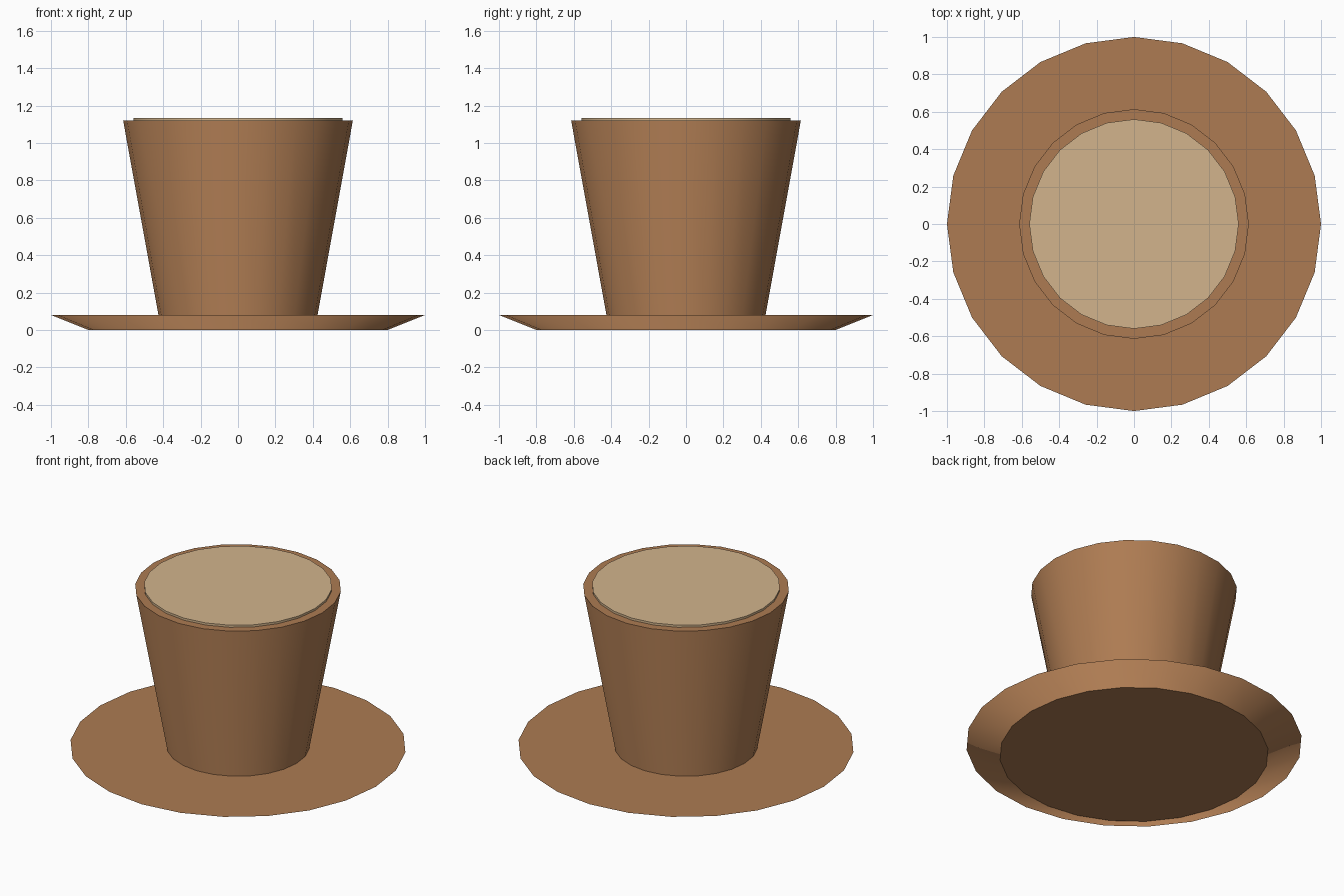
import bpy
from mathutils import Vector

default = bpy.data.objects.get("Cube")
if default:
    bpy.data.objects.remove(default, do_unlink=True)

SIDES = 24


def make_material(name, rgb):
    mat = bpy.data.materials.new(name)
    mat.use_nodes = True
    color = (*rgb, 1)
    mat.diffuse_color = color
    mat.node_tree.nodes["Principled BSDF"].inputs["Base Color"].default_value = color
    return mat


def tapered_disc(name, r_bottom, r_top, z_bottom, z_top, mat):
    """Capped frustum: flat caps, sides shaded smoothly like an upright cylinder."""
    bpy.ops.mesh.primitive_cone_add(
        vertices=SIDES, radius1=r_bottom, radius2=r_top,
        depth=z_top - z_bottom, location=(0, 0, (z_bottom + z_top) / 2))
    obj = bpy.context.object
    obj.name = name
    mesh = obj.data
    mesh.materials.append(mat)
    bpy.ops.object.shade_smooth()

    # Side corners point straight outwards, cap corners straight up or down
    normals = [None] * len(mesh.loops)
    for face in mesh.polygons:
        is_cap = len(face.vertices) == SIDES
        for corner in face.loop_indices:
            co = mesh.vertices[mesh.loops[corner].vertex_index].co
            outward = Vector((co.x, co.y, 0)).normalized()
            normals[corner] = face.normal.copy() if is_cap else outward
    mesh.normals_split_custom_set(normals)
    return obj


clay = make_material("brown clay", (0.418, 0.198, 0.084))
cream = make_material("milky tan", (0.645, 0.456, 0.262))

# Saucer flaring up to its rim
tapered_disc("saucer", 0.8, 1.0, 0.0, 0.08, clay)
# Cup widening upwards, its foot sunk into the saucer
tapered_disc("cup", 0.418, 0.614, 0.04, 1.12, clay)
# Drink surface, slightly proud of the cup rim
tapered_disc("drink", 0.56, 0.56, 1.107, 1.134, cream)
